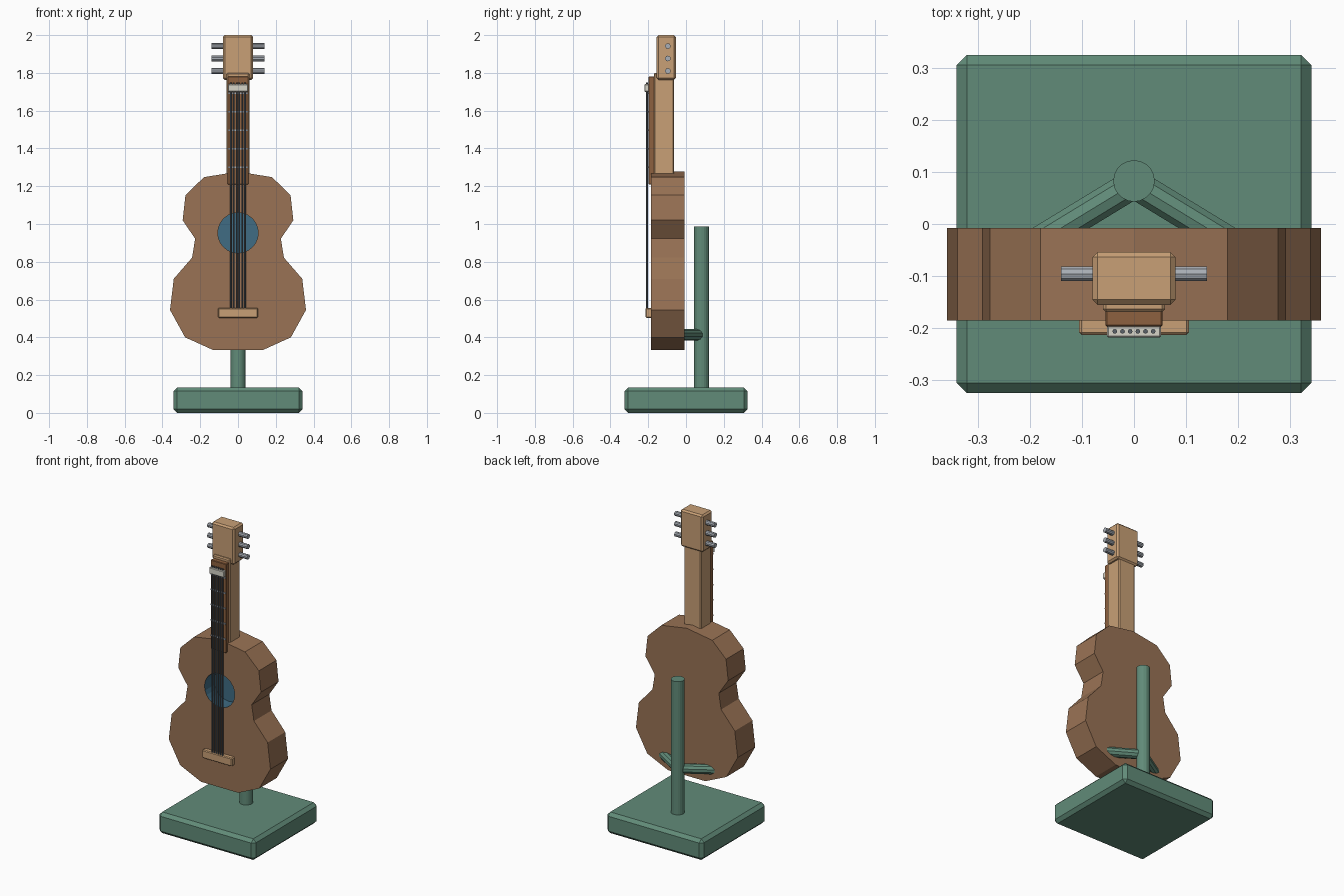
import bpy, bmesh
from mathutils import Vector

if "Cube" in bpy.data.objects:
    bpy.data.objects.remove(bpy.data.objects["Cube"])


def material(name, r, g, b):
    m = bpy.data.materials.new(name)
    m.diffuse_color = (r, g, b, 1)
    m.use_nodes = True
    m.node_tree.nodes["Principled BSDF"].inputs["Base Color"].default_value = m.diffuse_color
    return m


GREEN = material("stand_green", 0.12, 0.26, 0.19)
BODY = material("body_wood", 0.32, 0.17, 0.09)
PALE = material("pale_wood", 0.58, 0.35, 0.18)
BOARD = material("board_wood", 0.27, 0.12, 0.05)
BLUE = material("hole_blue", 0.05, 0.15, 0.23)
METAL = material("metal", 0.40, 0.43, 0.47)
STRING = material("string_steel", 0.10, 0.12, 0.14)
BONE = material("bone", 0.68, 0.66, 0.58)


def finish(name, bm, mat):
    bmesh.ops.recalc_face_normals(bm, faces=bm.faces)
    me = bpy.data.meshes.new(name)
    bm.to_mesh(me)
    bm.free()
    me.materials.append(mat)
    ob = bpy.data.objects.new(name, me)
    bpy.context.collection.objects.link(ob)
    return ob


def box(name, lo, hi, mat, bevel=0.0):
    lo, hi = Vector(lo), Vector(hi)
    bm = bmesh.new()
    bmesh.ops.create_cube(bm, size=1)
    bmesh.ops.scale(bm, vec=hi - lo, verts=bm.verts)
    bmesh.ops.translate(bm, vec=(lo + hi) / 2, verts=bm.verts)
    ob = finish(name, bm, mat)
    if bevel:
        mod = ob.modifiers.new("bevel", 'BEVEL')
        mod.width, mod.segments = bevel, 1
    return ob


def rod(name, a, b, radius, mat, sides=12, smooth=False):
    a, b = Vector(a), Vector(b)
    bm = bmesh.new()
    bmesh.ops.create_cone(bm, cap_ends=True, segments=sides, radius1=radius,
                          radius2=radius, depth=(b - a).length)
    bm.transform((b - a).to_track_quat('Z', 'Y').to_matrix().to_4x4())
    bmesh.ops.translate(bm, vec=(a + b) / 2, verts=bm.verts)
    if smooth:
        for f in bm.faces:
            f.smooth = len(f.verts) == 4
    return finish(name, bm, mat)


# Stand: base, post and two cradle arms
box("stand_base", (-0.342, -0.326, 0), (0.342, 0.326, 0.135), GREEN, 0.02)
rod("stand_post", (0, 0.083, 0.12), (0, 0.083, 0.988), 0.04, GREEN, 20)
for side, label in ((-1, "left"), (1, "right")):
    rod("cradle_arm_" + label, (0, 0.078, 0.413), (side * 0.21, -0.05, 0.413),
        0.03, GREEN, 10)

# Body: mirrored half outline extruded front to back
half = [(0.132, 0.333), (0.28, 0.40), (0.36, 0.545), (0.34, 0.71), (0.243, 0.822),
        (0.227, 0.922), (0.293, 1.02), (0.278, 1.153), (0.18, 1.248)]
outline = half + [(0, 1.277)] + [(-x, z) for x, z in reversed(half)]
bm = bmesh.new()
face = bm.faces.new([bm.verts.new((x, -0.186, z)) for x, z in outline])
ext = bmesh.ops.extrude_face_region(bm, geom=[face], use_keep_orig=True)
bmesh.ops.translate(bm, vec=(0, 0.178, 0),
                    verts=[v for v in ext["geom"] if isinstance(v, bmesh.types.BMVert)])
body = finish("guitar_body", bm, BODY)

# Sound hole recess, lined in blue
cutter = rod("sound_hole_cutter", (0, -0.25, 0.953), (0, -0.09, 0.953), 0.107, BLUE, 24)
cutter.hide_render = True
body.data.materials.append(BLUE)
mod = body.modifiers.new("sound_hole", 'BOOLEAN')
mod.operation, mod.solver, mod.object = 'DIFFERENCE', 'EXACT', cutter
mod.material_mode = 'TRANSFER'
bpy.context.view_layer.objects.active = body
bpy.ops.object.modifier_apply(modifier=mod.name)
bpy.data.objects.remove(cutter)

# Neck, fretboard and headstock
box("neck", (-0.06, -0.17, 1.22), (0.06, -0.063, 1.80), PALE, 0.006)
box("fretboard", (-0.055, -0.198, 1.21), (0.055, -0.165, 1.78), BOARD, 0.003)
box("headstock", (-0.08, -0.156, 1.763), (0.08, -0.054, 2.0), PALE, 0.01)

# Frets
for i in range(5):
    z = 1.30 + i * 0.098
    box(f"fret_{i + 1}", (-0.052, -0.204, z - 0.004), (0.052, -0.195, z + 0.004), METAL)

# Nut and bridge
box("nut", (-0.052, -0.219, 1.70), (0.052, -0.196, 1.74), BONE, 0.003)
box("bridge", (-0.106, -0.214, 0.503), (0.106, -0.18, 0.556), PALE, 0.005)

# Strings
for i in range(6):
    x = (i - 2.5) * 0.0148
    rod(f"string_{i + 1}", (x, -0.207, 0.53), (x, -0.207, 1.75), 0.0045, STRING, 8)

# Tuning pegs
for side, label in ((-1, "left"), (1, "right")):
    for i, z in enumerate((1.81, 1.876, 1.942)):
        rod(f"tuning_peg_{label}_{i + 1}", (side * 0.07, -0.096, z),
            (side * 0.141, -0.096, z), 0.015, METAL, 10)
